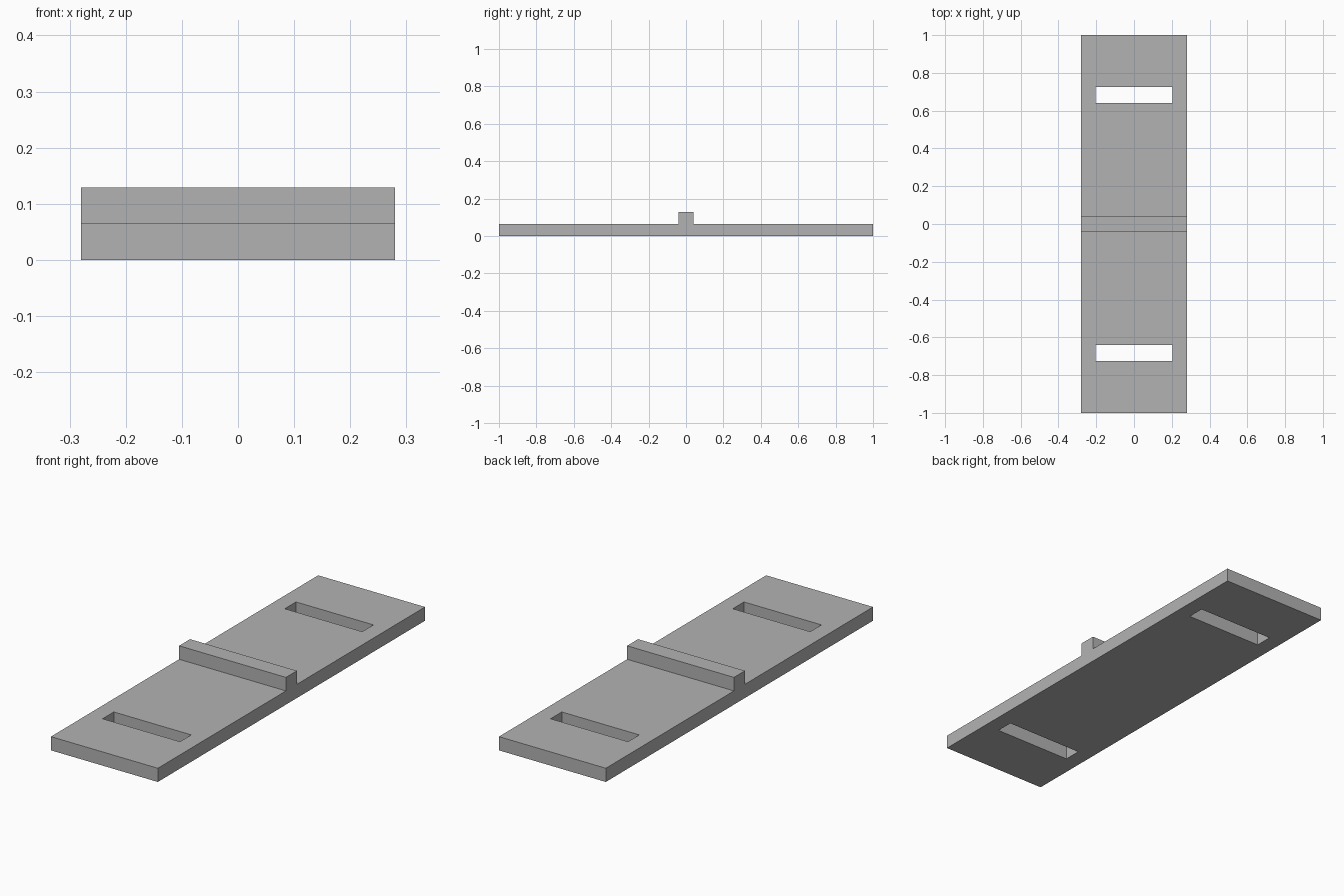
import bpy
import bmesh

if "Cube" in bpy.data.objects:
    bpy.data.objects.remove(bpy.data.objects["Cube"], do_unlink=True)

HALF_WIDTH, HALF_LENGTH = 0.28, 1.0
THICKNESS, RIDGE_TOP, RIDGE_HALF = 0.065, 0.129, 0.041
SLOT_Y, SLOT_SIZE = 0.682, (0.406, 0.084, 0.4)

grey = bpy.data.materials.new("plain grey")
grey.use_nodes = True
colour = (0.45, 0.45, 0.45, 1)
grey.diffuse_color = colour
grey.node_tree.nodes["Principled BSDF"].inputs["Base Color"].default_value = colour


def extrude_profile(name, profile, half_width):
    """Extrude a closed (y, z) profile symmetrically along x."""
    bm = bmesh.new()
    face = bm.faces.new([bm.verts.new((-half_width, y, z)) for y, z in profile])
    result = bmesh.ops.extrude_face_region(bm, geom=[face])
    verts = [v for v in result["geom"] if isinstance(v, bmesh.types.BMVert)]
    bmesh.ops.translate(bm, verts=verts, vec=(2 * half_width, 0, 0))
    bmesh.ops.recalc_face_normals(bm, faces=bm.faces)
    mesh = bpy.data.meshes.new(name)
    bm.to_mesh(mesh)
    bm.free()
    mesh.materials.append(grey)
    obj = bpy.data.objects.new(name, mesh)
    bpy.context.collection.objects.link(obj)
    return obj


# Flat plate with a raised cross ridge in the middle
half = [(HALF_LENGTH, 0), (HALF_LENGTH, THICKNESS),
        (RIDGE_HALF, THICKNESS), (RIDGE_HALF, RIDGE_TOP)]
plate = extrude_profile("ridged_plate", half + [(-y, z) for y, z in reversed(half)], HALF_WIDTH)

# Through slots near both ends
for side, label in ((-1, "front"), (1, "back")):
    bpy.ops.mesh.primitive_cube_add(size=1, location=(0, side * SLOT_Y, 0))
    cutter = bpy.context.object
    cutter.name = label + "_slot_cutter"
    cutter.scale = SLOT_SIZE
    cutter.hide_render = True
    cutter.data.materials.append(grey)
    cut = plate.modifiers.new(label + "_slot", "BOOLEAN")
    cut.operation = "DIFFERENCE"
    cut.solver = "EXACT"
    cut.object = cutter
    bpy.ops.object.select_all(action="DESELECT")
    bpy.context.view_layer.objects.active = plate
    plate.select_set(True)
    bpy.ops.object.modifier_apply(modifier=cut.name)
    bpy.data.objects.remove(cutter, do_unlink=True)
